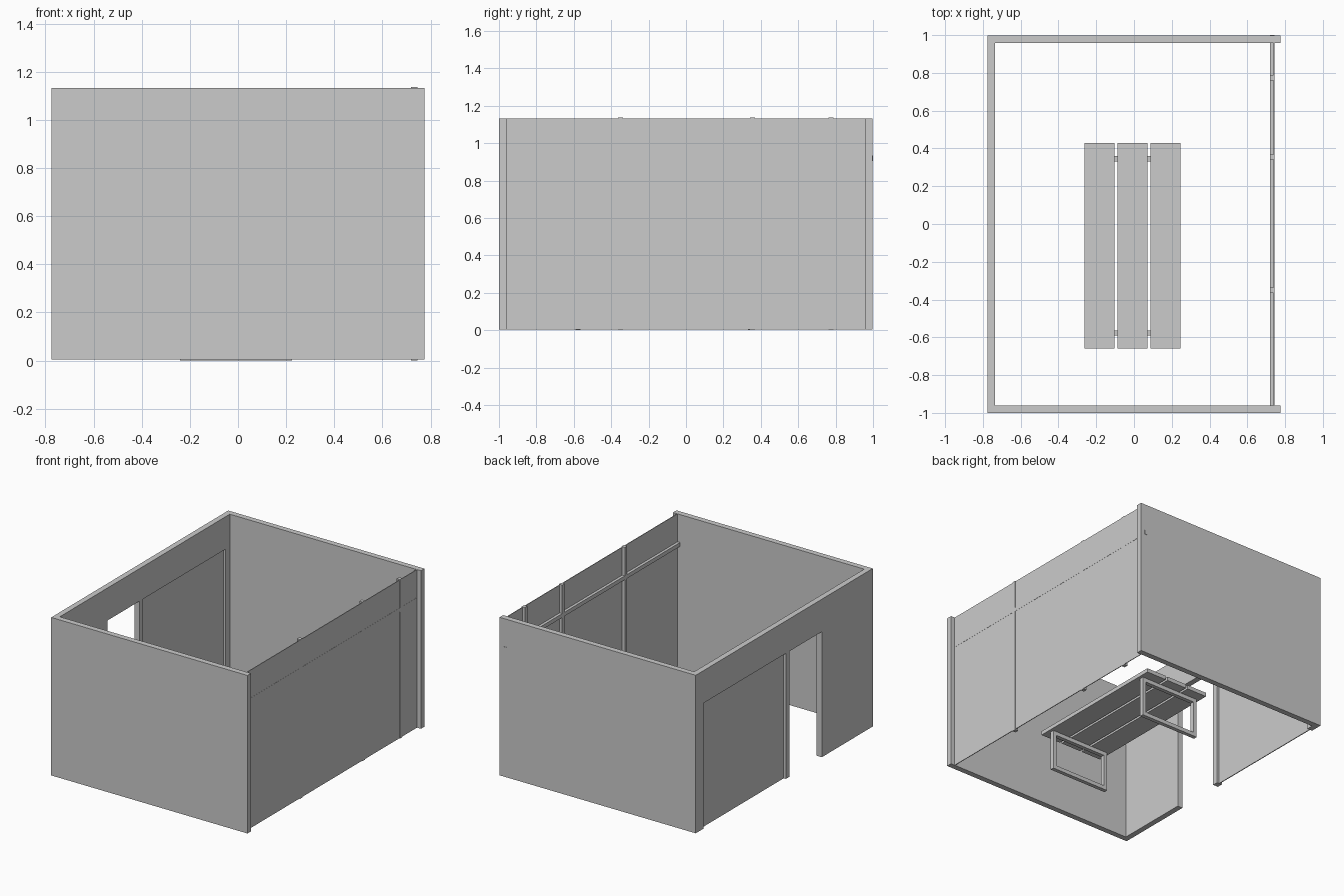
import bpy

if "Cube" in bpy.data.objects:
    bpy.data.objects.remove(bpy.data.objects["Cube"])


def mesh_object(name, verts, faces):
    me = bpy.data.meshes.new(name)
    me.from_pydata(verts, [], faces)
    me.update()
    ob = bpy.data.objects.new(name, me)
    bpy.context.collection.objects.link(ob)
    return ob


def extrude_x(name, profile, x0, x1):
    """Solid from a closed (y, z) outline, counter-clockwise seen from +x."""
    n = len(profile)
    verts = [(x, y, z) for x in (x0, x1) for y, z in profile]
    faces = [tuple(range(n - 1, -1, -1)), tuple(range(n, 2 * n))]
    faces += [(i, (i + 1) % n, n + (i + 1) % n, n + i) for i in range(n)]
    return mesh_object(name, verts, faces)


def box(name, x, y, z):
    return extrude_x(name, [(y[0], z[0]), (y[1], z[0]), (y[1], z[1]), (y[0], z[1])], *x)


BASE, TOP = 0.004, 1.132

# Solid front and back walls
box("front_wall", (-0.775, 0.775), (-1.0, -0.96), (BASE, TOP))
box("back_wall", (-0.775, 0.775), (0.957, 0.997), (BASE, TOP))

# Left wall with a wide doorway cut into its outline
extrude_x("left_wall", [(-0.96, BASE), (-0.425, BASE), (-0.425, 0.9), (0.91, 0.9),
                        (0.91, BASE), (0.957, BASE), (0.957, TOP), (-0.96, TOP)],
          -0.775, -0.735)

# Door post and the thin fixed pane beside the doorway
box("door_post", (-0.775, -0.735), (-0.06, -0.02), (BASE, 0.9))
box("door_side_pane", (-0.758, -0.752), (-0.02, 0.91), (BASE, 0.9))

# Glazed right wall: pane on the outside, mullions and rail standing inwards
box("window_pane", (0.739, 0.744), (-0.96, 0.957), (BASE, TOP))
for i, y in enumerate((-0.35, 0.355, 0.775)):
    box(f"mullion_{i + 1}", (0.719, 0.745), (y - 0.014, y + 0.014), (0.0, 1.136))
box("window_rail", (0.719, 0.745), (-0.97, 1.0), (0.905, 0.933))

# Table top planks
CX = -0.008
for i in range(3):
    x = CX + (i - 1) * 0.174
    box(f"table_plank_{i + 1}", (x - 0.079, x + 0.079), (-0.66, 0.43), (0.287, 0.315))

# Closed rectangular leg frames
HALF, BAR, LEG_TOP = 0.232, 0.028, 0.287
for label, y in (("front", -0.577), ("back", 0.345)):
    ys = (y - BAR / 2, y + BAR / 2)
    inner = HALF - BAR
    for side, s in (("left", -1), ("right", 1)):
        xs = sorted((CX + s * inner, CX + s * HALF))
        box(f"{label}_{side}_leg", xs, ys, (0.0, LEG_TOP))
    for part, z in (("foot_bar", 0.0), ("top_bar", LEG_TOP - BAR)):
        box(f"{label}_{part}", (CX - inner, CX + inner), ys, (z, z + BAR))
